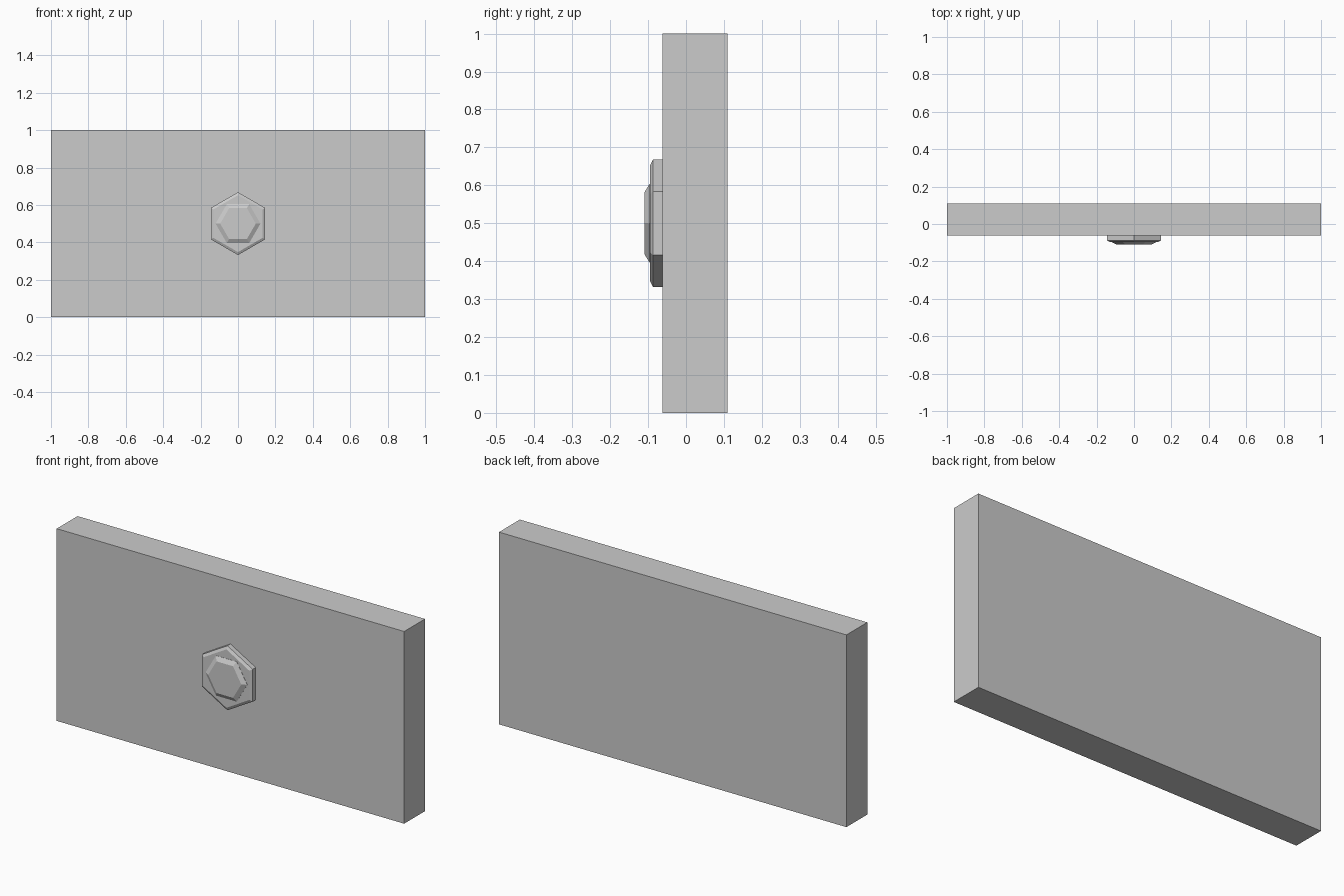
import bpy, bmesh, math

if "Cube" in bpy.data.objects:
    bpy.data.objects.remove(bpy.data.objects["Cube"])

FRONT = -0.062   # front face of the panel
MID_Z = 0.5


def add_object(name, bm):
    bmesh.ops.recalc_face_normals(bm, faces=bm.faces)
    mesh = bpy.data.meshes.new(name)
    bm.to_mesh(mesh)
    bm.free()
    obj = bpy.data.objects.new(name, mesh)
    bpy.context.collection.objects.link(obj)
    return obj


def hex_stack(name, profile, start_angle):
    """Solid hexagon along y, from (radius, y) rings."""
    bm = bmesh.new()
    rings = []
    for r, y in profile:
        angles = [start_angle + i * math.pi / 3 for i in range(6)]
        rings.append([bm.verts.new((r * math.cos(a), y, MID_Z + r * math.sin(a)))
                      for a in angles])
    for lo, hi in zip(rings, rings[1:]):
        for i in range(6):
            j = (i + 1) % 6
            bm.faces.new((lo[i], lo[j], hi[j], hi[i]))
    bm.faces.new(rings[0])
    bm.faces.new(rings[-1])
    return add_object(name, bm)


# Flat rectangular panel
bm = bmesh.new()
bmesh.ops.create_cube(bm, size=1)
bmesh.ops.scale(bm, vec=(2, 0.171, 1), verts=bm.verts)
bmesh.ops.translate(bm, vec=(0, FRONT + 0.171 / 2, MID_Z), verts=bm.verts)
add_object("panel", bm)

# Hexagonal base plate, corner up, with chamfered rim
hex_stack("hex_base", [(0.168, FRONT), (0.168, -0.087), (0.152, -0.095)], math.pi / 2)

# Bolt head, flat side up, with bevelled front
hex_stack("bolt_head", [(0.12, -0.092), (0.12, -0.096), (0.095, -0.109)], 0)
